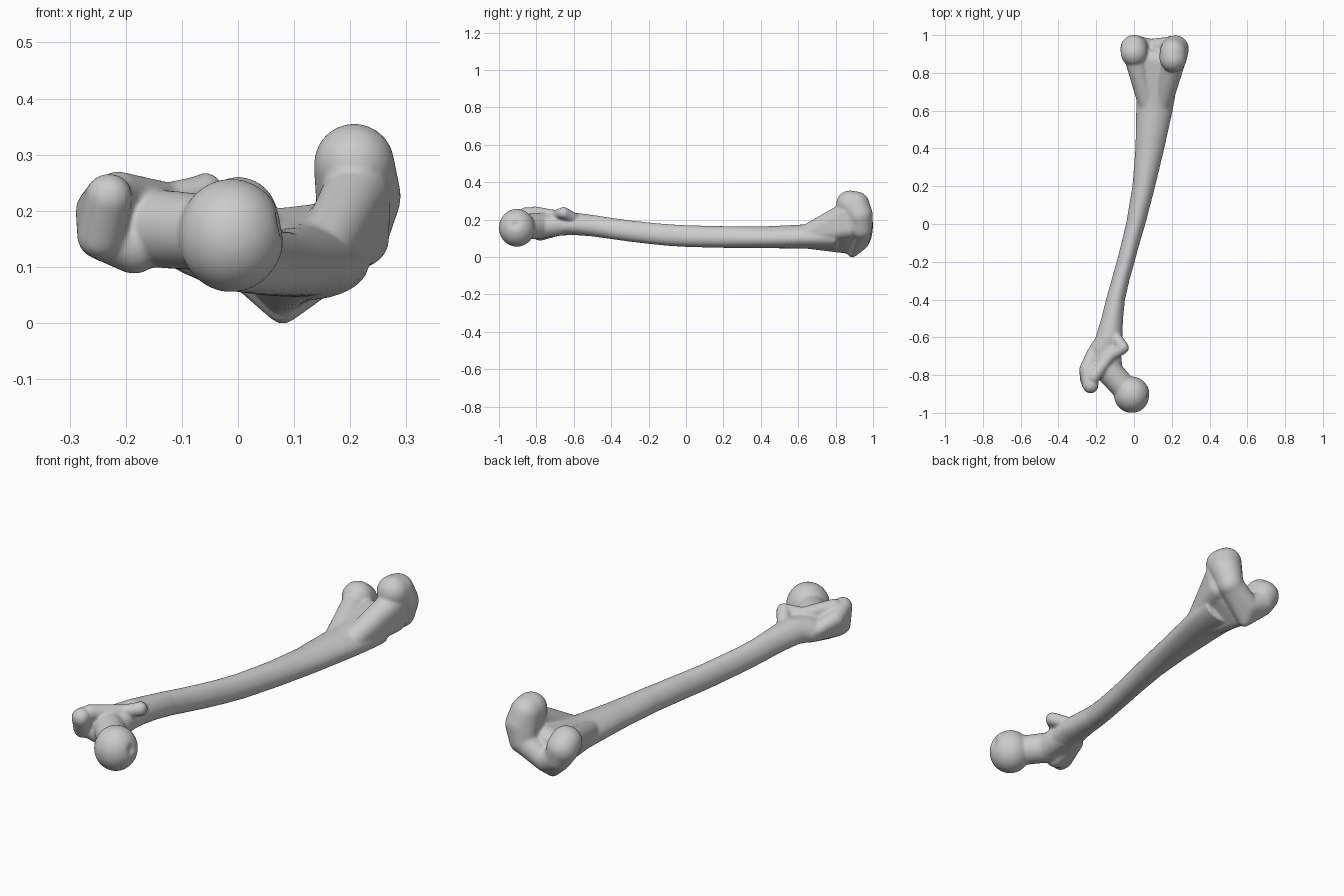
import bpy, bmesh, math
from mathutils import Vector

bm = bmesh.new()


def unit_sphere(subdiv=3):
    tmp = bmesh.new()
    bmesh.ops.create_icosphere(tmp, subdivisions=subdiv, radius=1)
    pts = [v.co.copy() for v in tmp.verts]
    tmp.free()
    return pts


BALL = unit_sphere()


def hull(*balls):
    """Convex skin around balls given as (x, y, z, radius)."""
    part = bmesh.new()
    for x, y, z, r in balls:
        for p in BALL:
            part.verts.new(Vector((x, y, z)) + p * r)
    bmesh.ops.convex_hull(part, input=part.verts[:])
    loose = [v for v in part.verts if not v.link_faces]
    bmesh.ops.delete(part, geom=loose, context='VERTS')
    bmesh.ops.recalc_face_normals(part, faces=part.faces[:])
    add(part)


def add(part):
    me = bpy.data.meshes.new("part")
    part.to_mesh(me)
    part.free()
    bm.from_mesh(me)
    bpy.data.meshes.remove(me)


def shaft(sections, n=40):
    """Loft rings (y, x0, x1, z0, z1), narrowing toward the rear ridge (+z)."""
    part = bmesh.new()
    rings = []
    for y, x0, x1, z0, z1 in sections:
        ring = []
        for i in range(n):
            a = 2 * math.pi * i / n
            c, s = math.cos(a), math.sin(a)
            c *= 1 - 0.12 * s
            ring.append(part.verts.new(((x0 + x1) / 2 + (x1 - x0) / 2 * c, y,
                                        (z0 + z1) / 2 + (z1 - z0) / 2 * s)))
        rings.append(ring)
    for a, b in zip(rings, rings[1:]):
        for i in range(n):
            j = (i + 1) % n
            part.faces.new((a[i], a[j], b[j], b[i]))
    part.faces.new(rings[0])
    part.faces.new(rings[-1])
    bmesh.ops.recalc_face_normals(part, faces=part.faces[:])
    add(part)


# Shaft
shaft([(-0.76, -0.25, -0.10, 0.105, 0.215),
       (-0.66, -0.237, -0.068, 0.115, 0.232),
       (-0.60, -0.203, -0.062, 0.118, 0.238),
       (-0.50, -0.173, -0.058, 0.110, 0.225),
       (-0.40, -0.148, -0.048, 0.096, 0.210),
       (-0.30, -0.120, -0.025, 0.082, 0.196),
       (-0.20, -0.092, 0.003, 0.070, 0.185),
       (-0.10, -0.066, 0.030, 0.060, 0.176),
       (0.0, -0.042, 0.060, 0.054, 0.170),
       (0.20, -0.008, 0.112, 0.049, 0.165),
       (0.40, 0.008, 0.160, 0.047, 0.163),
       (0.60, 0.012, 0.204, 0.046, 0.172),
       (0.70, 0.012, 0.222, 0.044, 0.182),
       (0.80, 0.0, 0.235, 0.040, 0.200)])

# Head, with the small pit on its inner side
head = bmesh.new()
bmesh.ops.create_icosphere(head, subdivisions=5, radius=1)
pit = Vector((0.97, -0.1, 0.2)).normalized()
for v in head.verts:
    d = (v.co.normalized() - pit).length
    v.co *= 1 - 0.17 * math.exp(-(d / 0.2) ** 2)
    v.co = Vector((-0.012 + v.co.x * 0.094, -0.904 + v.co.y * 0.096, 0.156 + v.co.z * 0.101))
add(head)

# Neck
hull((-0.04, -0.88, 0.16, 0.068), (-0.14, -0.77, 0.168, 0.07))
hull((-0.12, -0.78, 0.16, 0.06), (-0.13, -0.66, 0.175, 0.06))

# Greater trochanter
hull((-0.23, -0.855, 0.225, 0.042), (-0.247, -0.77, 0.2, 0.043),
     (-0.245, -0.82, 0.155, 0.042), (-0.22, -0.68, 0.175, 0.03))
hull((-0.245, -0.8, 0.155, 0.042), (-0.185, -0.78, 0.135, 0.048),
     (-0.19, -0.66, 0.165, 0.045))

# Crest and lesser trochanter
hull((-0.215, -0.81, 0.235, 0.036), (-0.13, -0.7, 0.22, 0.032))
hull((-0.13, -0.7, 0.22, 0.03), (-0.06, -0.66, 0.235, 0.03))
hull((-0.058, -0.655, 0.236, 0.032), (-0.11, -0.58, 0.195, 0.03))

# Flared lower end
hull((0.11, 0.6, 0.108, 0.058), (0.205, 0.86, 0.16, 0.06),
     (0.03, 0.87, 0.14, 0.06), (0.08, 0.86, 0.058, 0.04))
hull((0.15, 0.64, 0.118, 0.052), (0.212, 0.86, 0.235, 0.06), (0.22, 0.87, 0.15, 0.05))
hull((0.07, 0.64, 0.118, 0.05), (0.0, 0.89, 0.18, 0.055))

# Large inner condyle
hull((0.207, 0.875, 0.284, 0.072), (0.207, 0.91, 0.28, 0.071),
     (0.22, 0.928, 0.225, 0.071), (0.205, 0.935, 0.155, 0.062))

# Small outer condyle
hull((0.0, 0.905, 0.19, 0.071), (0.0, 0.93, 0.17, 0.072), (0.02, 0.935, 0.12, 0.06))

# Kneecap groove ridge joining both condyles
RIDGE = (0.08, 0.89, 0.028, 0.03)
hull(RIDGE, (0.205, 0.935, 0.155, 0.06), (0.09, 0.93, 0.085, 0.05))
hull(RIDGE, (0.02, 0.935, 0.12, 0.06), (0.09, 0.93, 0.085, 0.05))

# Fuse everything into one smooth bone
mesh = bpy.data.meshes.new("thigh_bone")
bm.to_mesh(mesh)
bm.free()
bone = bpy.data.objects.new("thigh_bone", mesh)
bpy.context.collection.objects.link(bone)
remesh = bone.modifiers.new("fuse", 'REMESH')
remesh.mode = 'VOXEL'
remesh.voxel_size = 0.0065
remesh.use_smooth_shade = True
smooth = bone.modifiers.new("soften", 'SMOOTH')
smooth.factor = 0.5
smooth.iterations = 9
